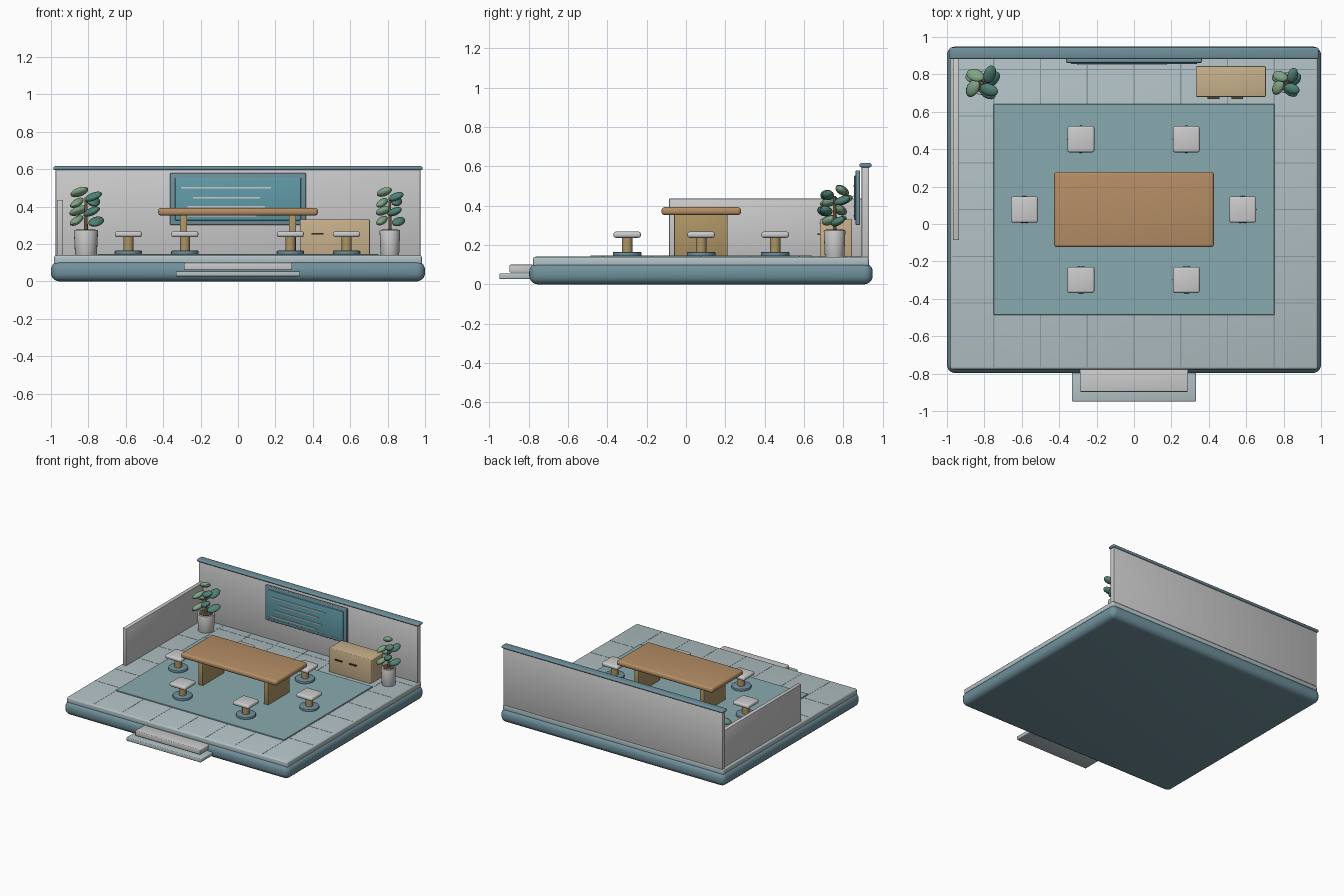
import bpy, bmesh, math
from mathutils import Vector, Matrix

if "Cube" in bpy.data.objects:
    bpy.data.objects.remove(bpy.data.objects["Cube"])


def mat(name, r, g, b):
    m = bpy.data.materials.new(name)
    m.diffuse_color = (r, g, b, 1)
    m.use_nodes = True
    m.node_tree.nodes["Principled BSDF"].inputs["Base Color"].default_value = m.diffuse_color
    return m


TEAL = mat("slate_teal", 0.16, 0.28, 0.33)
FLOOR = mat("pale_teal", 0.45, 0.54, 0.56)
RUG = mat("rug_teal", 0.25, 0.40, 0.43)
SEAM = mat("seam_grey", 0.25, 0.33, 0.35)
WALL = mat("soft_white", 0.68, 0.69, 0.71)
WOOD = mat("table_wood", 0.46, 0.27, 0.13)
LEG = mat("post_wood", 0.42, 0.30, 0.13)
CAB = mat("light_wood", 0.58, 0.44, 0.26)
SCREEN = mat("screen_teal", 0.12, 0.33, 0.39)
BROWN = mat("handle_brown", 0.10, 0.07, 0.04)
GREENS = [mat("leaf_light", 0.22, 0.38, 0.24), mat("leaf_dark", 0.08, 0.22, 0.18)]


def finish(bm, name, material):
    me = bpy.data.meshes.new(name)
    bm.to_mesh(me)
    bm.free()
    for p in me.polygons:
        p.use_smooth = True
    me.set_sharp_from_angle(angle=math.radians(35))
    me.materials.append(material)
    ob = bpy.data.objects.new(name, me)
    bpy.context.collection.objects.link(ob)
    return ob


def box(name, lo, hi, material, bevel=0.0, seg=3):
    """Box between two corners with optional rounded edges."""
    lo, hi = Vector(lo), Vector(hi)
    bm = bmesh.new()
    bmesh.ops.create_cube(bm, size=1)
    bmesh.ops.scale(bm, vec=hi - lo, verts=bm.verts)
    bmesh.ops.translate(bm, vec=(lo + hi) / 2, verts=bm.verts)
    if bevel:
        bmesh.ops.bevel(bm, geom=bm.edges[:], offset=bevel, segments=seg,
                        profile=0.5, affect='EDGES')
    return finish(bm, name, material)


def cyl(name, x, y, z0, z1, r0, r1, material, bevel=0.0, sides=24):
    """Upright cylinder or cone with optional rounded rims."""
    bm = bmesh.new()
    bmesh.ops.create_cone(bm, cap_ends=True, segments=sides, radius1=r0, radius2=r1,
                          depth=z1 - z0,
                          matrix=Matrix.Translation((x, y, (z0 + z1) / 2)))
    if bevel:
        rims = [e for e in bm.edges if abs(e.verts[0].co.z - e.verts[1].co.z) < 1e-5]
        bmesh.ops.bevel(bm, geom=rims, offset=bevel, segments=2, profile=0.5,
                        affect='EDGES')
    return finish(bm, name, material)


# Platform, floor and rug
box("platform", (-1, -0.797, 0), (1, 0.949, 0.108), TEAL, 0.045, 5)
box("floor", (-0.983, -0.777, 0.09), (0.983, 0.93, 0.14), FLOOR, 0.012)
box("rug", (-0.75, -0.486, 0.135), (0.75, 0.641, 0.147), RUG, 0.002, 1)

# Floor tile seams
for i in range(-3, 4):
    x = i * 0.25
    box("floor_seam_long", (x - 0.003, -0.765, 0.135), (x + 0.003, 0.89, 0.141), SEAM)
for i in range(-2, 4):
    y = 0.077 + i * 0.25
    box("floor_seam_cross", (-0.97, y - 0.003, 0.135), (0.97, y + 0.003, 0.141), SEAM)

# Entry steps
box("upper_step", (-0.29, -0.897, 0.06), (0.29, -0.775, 0.1), WALL, 0.006)
box("lower_step", (-0.332, -0.949, 0.027), (0.332, -0.79, 0.055), FLOOR, 0.006)

# Walls
box("back_wall", (-0.975, 0.893, 0.135), (0.975, 0.93, 0.6), WALL, 0.004, 2)
box("wall_cap", (-0.987, 0.882, 0.595), (0.987, 0.943, 0.616), TEAL, 0.009)
box("side_wall", (-0.968, -0.086, 0.135), (-0.935, 0.895, 0.436), WALL, 0.004, 2)

# Wall screen with content bars
box("screen_frame", (-0.363, 0.862, 0.302), (0.363, 0.884, 0.58), TEAL, 0.006)
box("screen_panel", (-0.336, 0.855, 0.327), (0.336, 0.868, 0.554), SCREEN, 0.003)
for x0, x1, z in ((-0.305, 0.176, 0.5), (-0.24, 0.118, 0.448),
                  (-0.27, 0.144, 0.398), (-0.295, 0.1, 0.35)):
    box("screen_bar", (x0, 0.85, z - 0.004), (x1, 0.858, z + 0.004), WALL)

# Meeting table
box("table_top", (-0.427, -0.124, 0.352), (0.427, 0.279, 0.393), WOOD, 0.016, 4)
for s in (-1, 1):
    box("table_leg", (s * 0.291 - 0.019, -0.06, 0.14), (s * 0.291 + 0.019, 0.212, 0.36),
        LEG, 0.004, 2)

# Stools around the table
for x, y in ((-0.284, 0.453), (0.28, 0.453), (-0.586, 0.077), (0.581, 0.077),
             (-0.284, -0.299), (0.28, -0.299)):
    cyl("stool_base", x, y, 0.143, 0.165, 0.073, 0.073, TEAL, 0.006)
    cyl("stool_post", x, y, 0.16, 0.24, 0.027, 0.027, LEG)
    box("stool_seat", (x - 0.072, y - 0.07, 0.237), (x + 0.072, y + 0.07, 0.268),
        WALL, 0.012)

# Cabinet with drawer pulls
box("cabinet", (0.331, 0.68, 0.135), (0.705, 0.844, 0.331), CAB, 0.006)
for x in (0.425, 0.551):
    box("cabinet_handle", (x - 0.031, 0.667, 0.25), (x + 0.031, 0.682, 0.258), BROWN)

# Potted plants: leaf entries are offset x, offset y, height
LEAVES = ((-0.035, 0.040, 0.478), (0.038, -0.038, 0.453), (-0.048, -0.028, 0.42),
          (0.042, 0.045, 0.427), (-0.040, 0.030, 0.378), (0.030, -0.050, 0.373),
          (-0.050, -0.030, 0.325), (0.055, 0.020, 0.32))


def plant(x, y, s):
    cyl("plant_pot", x, y, 0.135, 0.276, 0.058 * s, 0.065 * s, WALL, 0.005)
    cyl("plant_soil", x, y, 0.27, 0.278, 0.052 * s, 0.052 * s, BROWN)
    cyl("plant_stem", x, y, 0.27, 0.45, 0.011 * s, 0.007 * s, LEG, sides=10)
    for i, (dx, dy, z) in enumerate(LEAVES):
        yaw = math.atan2(dy, dx) + 0.5
        m = (Matrix.Translation((x + dx * s, y + dy * s, z))
             @ Matrix.Rotation(yaw, 4, 'Z')
             @ Matrix.Rotation(math.radians(-20 if i % 2 else 22), 4, 'Y')
             @ Matrix.Rotation(0.35, 4, 'X')
             @ Matrix.Diagonal((0.052 * s, 0.034 * s, 0.02, 1)))
        bm = bmesh.new()
        bmesh.ops.create_uvsphere(bm, u_segments=16, v_segments=10, radius=1, matrix=m)
        finish(bm, "plant_leaf", GREENS[i % 2])


plant(-0.813, 0.755, 1.0)
plant(0.812, 0.755, 0.85)
